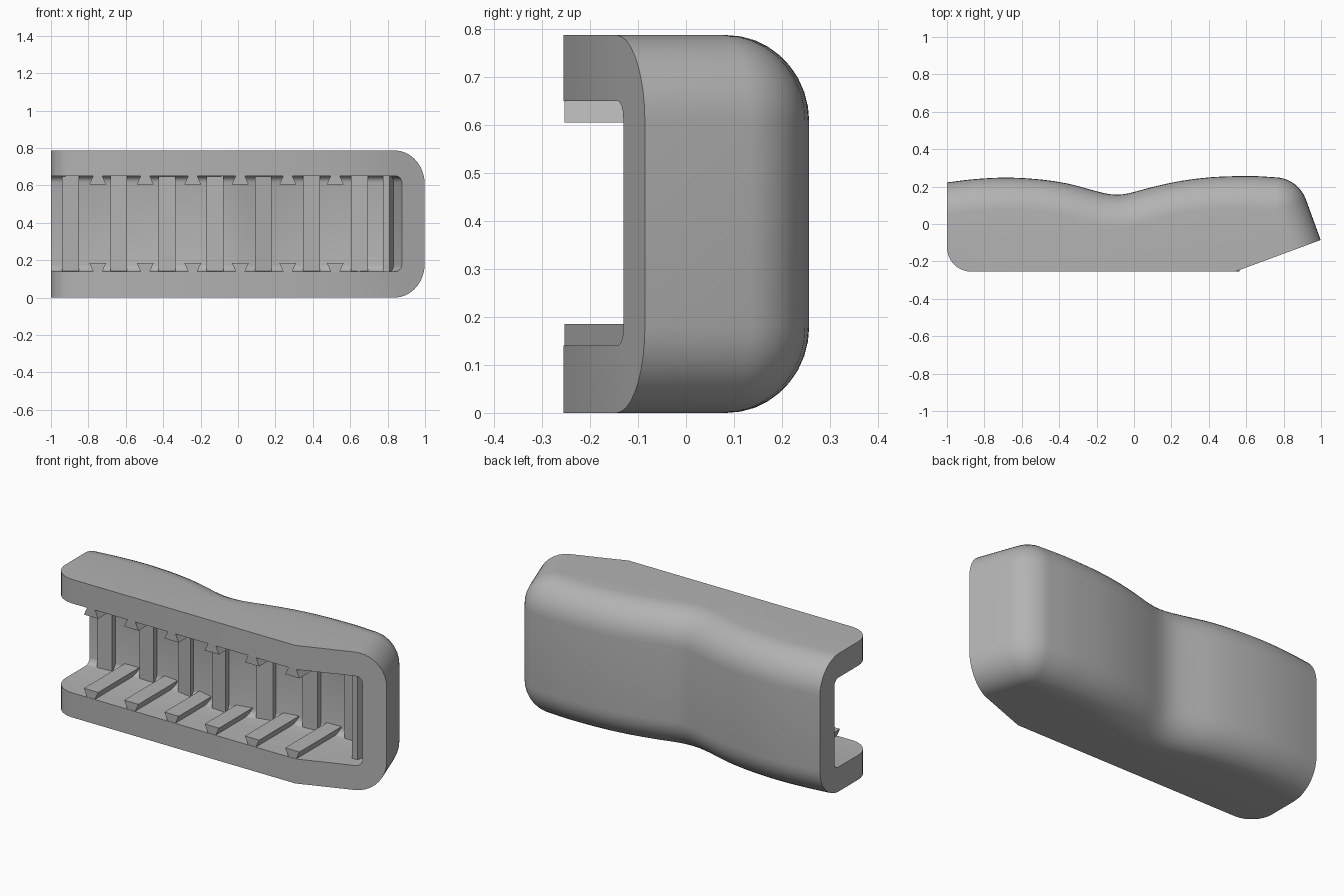
import bpy, bmesh, math
from mathutils import Vector

if "Cube" in bpy.data.objects:
    bpy.data.objects.remove(bpy.data.objects["Cube"])

grey = bpy.data.materials.new("matte grey")
grey.diffuse_color = (0.45, 0.45, 0.45, 1)
grey.use_nodes = True
grey.node_tree.nodes["Principled BSDF"].inputs["Base Color"].default_value = grey.diffuse_color

# Back contour seen from above: two swells with a waist, then a rounded end
KNOTS = [(-1.2, .195), (-1, .222), (-.85, .24), (-.68, .248), (-.5, .238),
         (-.35, .215), (-.2, .175), (-.14, .161), (-.08, .157), (-.02, .166),
         (.1, .198), (.25, .23), (.4, .249), (.55, .256), (.65, .256), (.75, .25)]
HEIGHT = .787


def back(x):
    """Smooth interpolation of the back contour."""
    n = len(KNOTS)
    i = max(k for k in range(n - 1) if KNOTS[k][0] <= x or k == 0)
    (xa, ya), (xb, yb) = KNOTS[i], KNOTS[i + 1]

    def slope(k):
        a, b = KNOTS[max(k - 1, 0)], KNOTS[min(k + 1, n - 1)]
        return (b[1] - a[1]) / (b[0] - a[0])
    t, h = (x - xa) / (xb - xa), xb - xa
    return ((2*t**3 - 3*t*t + 1) * ya + (t**3 - 2*t*t + t) * h * slope(i)
            + (3*t*t - 2*t**3) * yb + (t**3 - t*t) * h * slope(i + 1))


def contour():
    pts = [Vector((-1.2 + 1.95 * i / 60, back(-1.2 + 1.95 * i / 60))) for i in range(60)]
    for i in range(10):
        a = math.radians(90 - 70 * i / 9)
        pts.append(Vector((.75 + .18 * math.cos(a), .07 + .18 * math.sin(a))))
    pts.append(pts[-1] + Vector((.342, -.94)) * .62)
    return pts


PATH = contour()


def offset(d):
    """Contour moved inward by d, closed far in front."""
    out = []
    for i, p in enumerate(PATH):
        t = (PATH[min(i + 1, len(PATH) - 1)] - PATH[max(i - 1, 0)]).normalized()
        if i >= len(PATH) - 2:
            t = Vector((.342, -.94))
        elif i == len(PATH) - 11:
            t = Vector((1, 0))
        out.append(p + Vector((t.y, -t.x)) * d)
    return [(p.x, p.y) for p in out] + [(-1.2, -.5)]


def loft(name, layers):
    """Solid through closed xy loops at rising heights."""
    bm = bmesh.new()
    rings = [[bm.verts.new((x, y, z)) for x, y in loop] for z, loop in layers]
    n = len(rings[0])
    for a, b in zip(rings, rings[1:]):
        for i in range(n):
            j = (i + 1) % n
            bm.faces.new((a[i], a[j], b[j], b[i]))
    bm.faces.new(rings[0])
    bm.faces.new(rings[-1])
    bmesh.ops.recalc_face_normals(bm, faces=bm.faces)
    me = bpy.data.meshes.new(name)
    bm.to_mesh(me)
    bm.free()
    ob = bpy.data.objects.new(name, me)
    bpy.context.collection.objects.link(ob)
    me.materials.append(grey)
    return ob


def prism(name, loop, z0, z1):
    return loft(name, [(z0, loop), (z1, loop)])


def rounded_layers(z0, z1, base, rz, rd, steps):
    """Layers whose contour is rounded over towards z0 and z1."""
    low = []
    for i in range(steps + 1):
        a = math.pi / 2 * i / steps
        low.append((rz * (1 - math.cos(a)), base + rd * (1 - math.sin(a))))
    return ([(z0 + h, offset(d)) for h, d in low]
            + [(z1 - h, offset(d)) for h, d in reversed(low)])


# Grip shell: rounded loft trimmed by the front profile and hollowed
shell = loft("grip_shell", rounded_layers(0, HEIGHT, 0, .18, .172, 9))
corner = [(-.87 - .13 * math.cos(a), -.125 - .13 * math.sin(a))
          for a in (math.pi / 2 * i / 8 for i in range(9))]
trim = prism("trim_helper", [(-1, .6)] + corner + [(.54, -.255), (1.2, -.011), (1.2, .6)], -.2, 1)
cavity = loft("cavity_helper", rounded_layers(.14, .65, .13, .035, .035, 4))

for helper, op in ((trim, 'INTERSECT'), (cavity, 'DIFFERENCE')):
    mod = shell.modifiers.new(op.lower(), 'BOOLEAN')
    mod.operation, mod.object, mod.solver = op, helper, 'EXACT'
    helper.hide_render = True
bpy.context.view_layer.update()
done = bpy.data.meshes.new_from_object(shell.evaluated_get(bpy.context.evaluated_depsgraph_get()))
shell.modifiers.clear()
shell.data = done
for helper in (trim, cavity):
    bpy.data.objects.remove(helper)
bpy.context.view_layer.objects.active = shell
shell.select_set(True)
bpy.ops.object.shade_smooth_by_angle(angle=math.radians(30))

# Upright ribs following the inner back wall
for i in range(7):
    x = -.895 + .2575 * i
    a, b = x - .045, x + .045
    prism("wall_rib", [(a, back(a) - .16), (b, back(b) - .16),
                       (b, back(b) - .1), (a, back(a) - .1)], .13, .66)

# Narrow rib beside the closed end
prism("end_rib", [(.775, -.08), (.81, -.08), (.84, .02), (.82, .14), (.775, .14)], .13, .66)

# Dovetail teeth on the lower and upper rails
for i in range(6):
    x = -.75 + .254 * i
    for wall, s in ((.14, 1), (.65, -1)):
        tooth = [(x - .02, wall - .01 * s), (x + .02, wall - .01 * s),
                 (x + .045, wall + .045 * s), (x - .045, wall + .045 * s)]
        bm = bmesh.new()
        ends = [[bm.verts.new((px, y, pz)) for px, pz in tooth]
                for y in (-.253, back(x) - .11)]
        for k in range(4):
            m = (k + 1) % 4
            bm.faces.new((ends[0][k], ends[0][m], ends[1][m], ends[1][k]))
        bm.faces.new(ends[0])
        bm.faces.new(ends[1])
        bmesh.ops.recalc_face_normals(bm, faces=bm.faces)
        me = bpy.data.meshes.new("rail_tooth")
        bm.to_mesh(me)
        bm.free()
        me.materials.append(grey)
        bpy.context.collection.objects.link(bpy.data.objects.new("rail_tooth", me))
